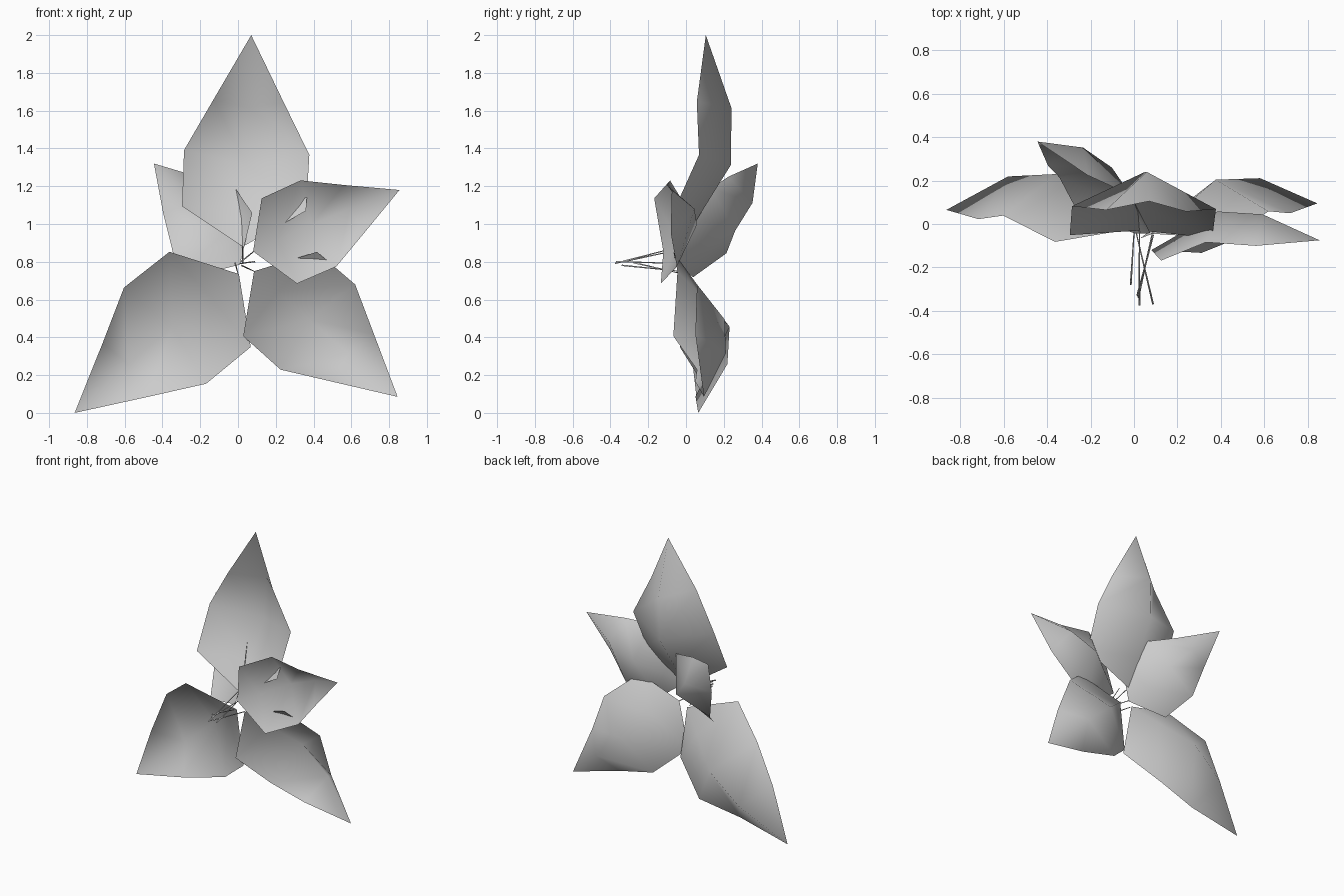
import bpy, bmesh
from mathutils import Vector

if "Cube" in bpy.data.objects:
    bpy.data.objects.remove(bpy.data.objects["Cube"])

# Petal template: (edge along, edge half width, edge depth, centre along, centre depth)
ROWS = [(0.175, 0.291, -0.046, 0.175, 0.080),
        (0.450, 0.294, 0.040, 0.41, 0.190),
        (0.690, 0.164, -0.002, 0.675, 0.160)]


def mesh_object(name, bm):
    bmesh.ops.recalc_face_normals(bm, faces=bm.faces)
    me = bpy.data.meshes.new(name)
    bm.to_mesh(me)
    bm.free()
    for p in me.polygons:
        p.use_smooth = True
    ob = bpy.data.objects.new(name, me)
    bpy.context.collection.objects.link(ob)
    return ob


def petal(name, base, tip, back=(0, 1, 0)):
    """Cupped, pointed petal from base to tip, bulging toward back."""
    base, tip = Vector(base), Vector(tip)
    axis = (tip - base).normalized()
    size = (tip - base).length
    side = axis.cross(Vector(back)).normalized()
    n = side.cross(axis)

    def at(u, v, d):
        return base + size * (u * axis + v * side + d * n)

    bm = bmesh.new()
    b, t = bm.verts.new(base), bm.verts.new(tip)
    rows = [[bm.verts.new(at(u, -w, d)), bm.verts.new(at(cu, 0, cd)),
             bm.verts.new(at(u, w, d))] for u, w, d, cu, cd in ROWS]
    for i in range(2):
        bm.faces.new((b, rows[0][i], rows[0][i + 1]))
        for r0, r1 in zip(rows, rows[1:]):
            bm.faces.new((r0[i], r1[i], r1[i + 1], r0[i + 1]))
        bm.faces.new((rows[-1][i], t, rows[-1][i + 1]))
    return mesh_object(name, bm)


def stamen(name, root, end):
    """Thin three-sided filament."""
    root, end = Vector(root), Vector(end)
    d = end - root
    bm = bmesh.new()
    bmesh.ops.create_cone(bm, cap_ends=True, segments=3,
                          radius1=0.003, radius2=0.005, depth=d.length)
    ob = mesh_object(name, bm)
    ob.location = (root + end) / 2
    ob.rotation_euler = d.to_track_quat('Z', 'Y').to_euler()
    return ob


# Large petals
petal("top_petal", (0.025, -0.03, 0.88), (0.07, 0.105, 2.0), (0.02, 1, 0))
petal("lower_left_petal", (0.005, -0.02, 0.735), (-0.865, 0.065, 0.0), (-0.05, 1, 0.055))
petal("lower_right_petal", (0.085, -0.045, 0.75), (0.845, 0.095, 0.085))

# Small petals
petal("upper_right_petal", (0.08, -0.12, 0.855), (0.855, -0.075, 1.18), (-0.02, 1, 0.07))
petal("upper_left_petal", (0.01, -0.045, 0.785), (-0.445, 0.38, 1.32), (0.47, 0.85, -0.25))

# Stamens reaching forward from the petal bases
for i, (root, end) in enumerate([
        ((0.025, -0.03, 0.88), (0.025, -0.375, 0.79)),
        ((0.09, -0.05, 0.86), (0.015, -0.33, 0.80)),
        ((0.085, -0.04, 0.75), (0.02, -0.34, 0.78)),
        ((0.01, -0.04, 0.79), (0.088, -0.37, 0.80)),
        ((0.0, -0.04, 0.74), (-0.015, -0.28, 0.795))]):
    stamen(f"stamen_{i + 1}", root, end)
